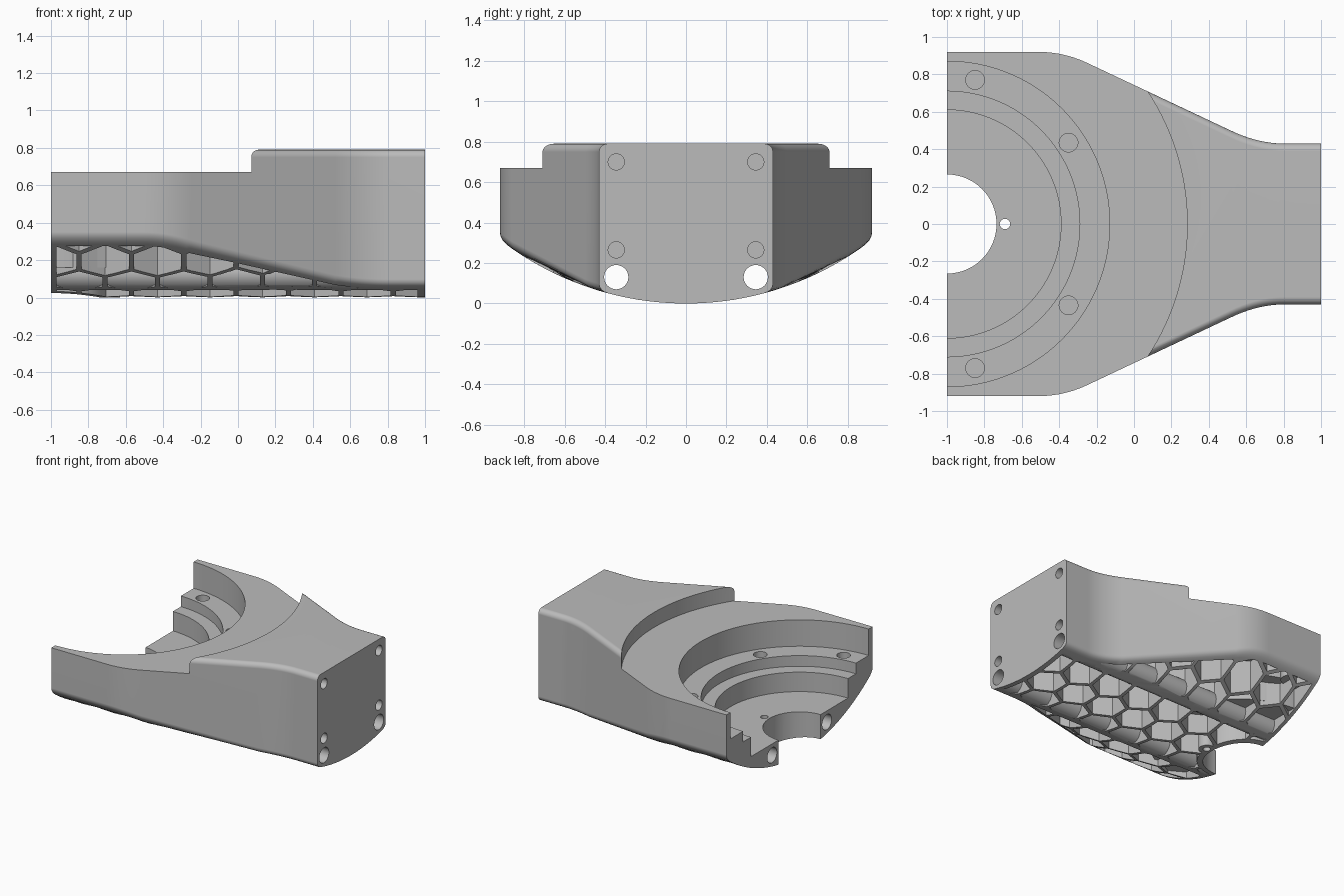
import bpy, bmesh, math
from mathutils import Matrix

cube = bpy.data.objects.get("Cube")
if cube:
    bpy.data.objects.remove(cube, do_unlink=True)

grey = bpy.data.materials.new("plain_grey")
grey.use_nodes = True
grey.diffuse_color = (0.5, 0.5, 0.5, 1)
grey.node_tree.nodes["Principled BSDF"].inputs["Base Color"].default_value = (0.5, 0.5, 0.5, 1)

BELLY = 1.5          # radius of the curved underside
TOP, DECK = 0.79, 0.67
TUBE_Y, TUBE_Z = 0.345, 0.13


def make(name, bm):
    bmesh.ops.recalc_face_normals(bm, faces=bm.faces)
    mesh = bpy.data.meshes.new(name)
    bm.to_mesh(mesh)
    bm.free()
    mesh.materials.append(grey)
    ob = bpy.data.objects.new(name, mesh)
    bpy.context.collection.objects.link(ob)
    return ob


def boolean(target, cutter, operation="DIFFERENCE"):
    mod = target.modifiers.new("cut", "BOOLEAN")
    mod.operation = operation
    mod.solver = "EXACT"
    mod.object = cutter
    bpy.context.view_layer.objects.active = target
    bpy.ops.object.modifier_apply(modifier=mod.name)
    bpy.data.objects.remove(cutter, do_unlink=True)


def rod(r, x, y, z0, z1, sides=32):
    """Upright cylinder between two heights."""
    bm = bmesh.new()
    bmesh.ops.create_cone(bm, cap_ends=True, segments=sides, radius1=r, radius2=r, depth=z1 - z0,
                          matrix=Matrix.Translation((x, y, (z0 + z1) / 2)))
    return make("cutter", bm)


def rod_x(r, y, z, x0, x1, sides=32):
    """Cylinder lying along x."""
    bm = bmesh.new()
    place = Matrix.Translation(((x0 + x1) / 2, y, z)) @ Matrix.Rotation(math.pi / 2, 4, "Y")
    bmesh.ops.create_cone(bm, cap_ends=True, segments=sides, radius1=r, radius2=r, depth=x1 - x0, matrix=place)
    return make("cutter", bm)


def bezier(a, b, c, n):
    ts = [i / n for i in range(n + 1)]
    return [tuple((1 - t) ** 2 * p + 2 * t * (1 - t) * q + t * t * r for p, q, r in zip(a, b, c)) for t in ts]


def belly(y):
    return BELLY - math.sqrt(BELLY ** 2 - y * y)


def outline(x0, x1):
    """Half widths along the length: wide, tapering, narrow."""
    slope = 0.471
    wide = bezier((-0.51, 0.92), (-0.375, 0.92), (-0.25, 0.92 - 0.125 * slope), 10)
    narrow = bezier((0.52, 0.43 + 0.145 * slope), (0.665, 0.43), (0.8, 0.43), 10)
    return [(x0, 0.92)] + wide + narrow + [(x1, 0.43)]


def loft(name, stations, section):
    """Skin mirrored cross-sections along x."""
    bm = bmesh.new()
    rings = []
    for x, w in stations:
        half = section(w)
        loop = half + [(-y, z) for y, z in reversed(half) if y > 0]
        rings.append([bm.verts.new((x, y, z)) for y, z in loop])
    for a, b in zip(rings, rings[1:]):
        for i in range(len(a)):
            j = (i + 1) % len(a)
            bm.faces.new((a[i], a[j], b[j], b[i]))
    bm.faces.new(rings[0])
    bm.faces.new(rings[-1])
    return make(name, bm)


def body_section(w):
    inner = w - 0.045
    arc = [(inner * i / 14, belly(inner * i / 14)) for i in range(14)]
    lower = bezier((inner, belly(inner)), (w, belly(w)), (w, belly(w) + 0.035), 4)
    upper = [(w - 0.04 + 0.04 * math.cos(a), TOP - 0.04 + 0.04 * math.sin(a))
             for a in (math.pi / 2 * i / 5 for i in range(6))]
    return arc + lower + upper


def pocket_section(w):
    return [(w - 0.055, -0.1), (w - 0.055, TOP - 0.06)]


# Main body with curved underside and rounded edges
body = loft("bracket_body", outline(-1, 1), body_section)

# Honeycomb cells of the underside
PITCH = 0.28
bm = bmesh.new()
for row in range(-4, 5):
    for col in range(-1, 7):
        x = -0.71 + PITCH * col + PITCH / 2 * ((row + 1) % 2)
        place = Matrix.Translation((x, row * PITCH * 0.866, 0.4)) @ Matrix.Rotation(math.pi / 6, 4, "Z")
        # turn so that two flats face along x
        probe = bmesh.ops.create_cone(bm, cap_ends=True, segments=6, radius1=0.146, radius2=0.146,
                                      depth=1.2)["verts"]
        flat = any(abs(v.co.x) < 0.001 for v in probe)
        turn = Matrix.Translation(place.to_translation()) if flat else place
        bmesh.ops.transform(bm, matrix=turn, verts=probe)
cells = make("honeycomb_cells", bm)
boolean(cells, loft("cutter", outline(-0.97, 0.96), pocket_section), "INTERSECT")

# Recess steps: radius and floor height, centred on the open end
steps = [(1.285, DECK), (0.87, 0.46), (0.71, 0.375), (0.61, 0.22)]
ring_holes = [(-0.85, 0.77), (-0.35, 0.435)]

# Material kept around the recess, bores, tubes and screw holes
for r, floor in steps:
    boolean(cells, rod(r + 0.045, -1, 0, floor - 0.06, 1.2, 96))
boolean(cells, rod(0.31, -1, 0, -0.3, 1.1, 64))
boolean(cells, rod(0.06, -0.69, 0, -0.31, 1.15))
for side in (-1, 1):
    boolean(cells, rod_x(0.09, side * TUBE_Y, TUBE_Z, -1.2, 1.2))
    for z in (0.265, 0.70):
        boolean(cells, rod_x(0.075, side * TUBE_Y, z, 0.8, 1.3))
    for x, y in ring_holes:
        boolean(cells, rod(0.08, x, side * y, 0.3, 1.25))
boolean(body, cells)

# Stepped circular recess and raised end
for r, floor in steps:
    boolean(body, rod(r, -1, 0, floor, 1.2, 160))

# Central bore and small pin hole
boolean(body, rod(0.265, -1, 0, -0.3, 1.1, 64))
boolean(body, rod(0.028, -0.69, 0, -0.3, 1.1, 24))

# Long tubes, end screw holes and ring screw holes
for side in (-1, 1):
    boolean(body, rod_x(0.06, side * TUBE_Y, TUBE_Z, -1.3, 1.3))
    for z in (0.265, 0.70):
        boolean(body, rod_x(0.04, side * TUBE_Y, z, 0.84, 1.3))
    for x, y in ring_holes:
        boolean(body, rod(0.05, x, side * y, 0.36, 1.1))

# Smooth curved faces, keep edges crisp
bpy.ops.object.select_all(action="DESELECT")
body.select_set(True)
bpy.context.view_layer.objects.active = body
bpy.ops.object.shade_smooth_by_angle(angle=math.radians(30))
weighted = body.modifiers.new("even_shading", "WEIGHTED_NORMAL")
weighted.keep_sharp = True
